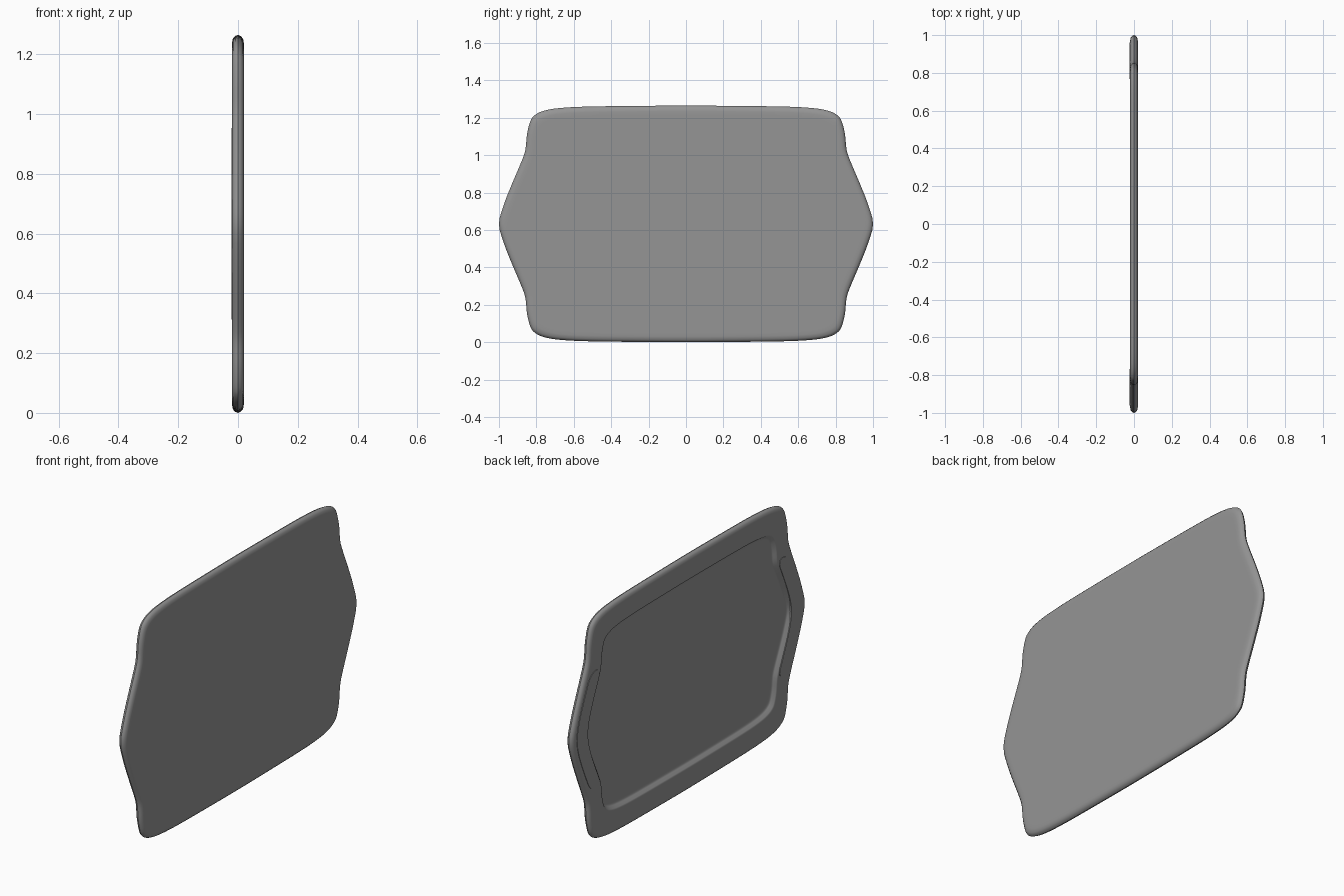
import bpy, bmesh, math

if "Cube" in bpy.data.objects:
    bpy.data.objects.remove(bpy.data.objects["Cube"])

H = 0.6325  # half height

# Dark grey finish shared by all parts
dark = bpy.data.materials.new("dark_grey")
dark.diffuse_color = (.3, .3, .3, 1)
dark.use_nodes = True
dark.node_tree.nodes["Principled BSDF"].inputs["Base Color"].default_value = dark.diffuse_color

# Quarter outline of the board (y, z from centre), tip to top middle
quarter = [(1.0, 0), (.975, .10), (.928, .22), (.877, .34), (.858, .40), (.85, .48),
           (.832, .55), (.808, .582), (.76, .605), (.68, .619), (.54, .627), (.3, H - .002), (0, H)]


def full_outline():
    pts = list(quarter)
    pts += [(-y, z) for y, z in quarter[-2::-1]]
    pts += [(y, -z) for y, z in pts[-2:0:-1]]
    return pts


def smooth_loop(pts, steps=3):
    """Closed Catmull-Rom curve through the points."""
    out, n = [], len(pts)
    for i in range(n):
        a, b, c, d = (pts[(i + k) % n] for k in (-1, 0, 1, 2))
        for s in range(steps):
            t = s / steps
            out.append(tuple(.5 * (2 * b[k] + (c[k] - a[k]) * t
                                   + (2 * a[k] - 5 * b[k] + 4 * c[k] - d[k]) * t * t
                                   + (3 * b[k] - a[k] - 3 * c[k] + d[k]) * t ** 3)
                             for k in (0, 1)))
    return out


def loft(name, rings):
    """Skin a stack of equal-length rings and cap both ends."""
    bm = bmesh.new()
    loops = [[bm.verts.new(p) for p in r] for r in rings]
    n = len(loops[0])
    for a, b in zip(loops, loops[1:]):
        for i in range(n):
            j = (i + 1) % n
            bm.faces.new((a[i], a[j], b[j], b[i]))
    bm.faces.new(loops[0])
    bm.faces.new(loops[-1])
    bmesh.ops.recalc_face_normals(bm, faces=bm.faces)
    me = bpy.data.meshes.new(name)
    bm.to_mesh(me)
    bm.free()
    me.materials.append(dark)
    ob = bpy.data.objects.new(name, me)
    bpy.context.collection.objects.link(ob)
    bpy.context.view_layer.objects.active = ob
    ob.select_set(True)
    bpy.ops.object.shade_smooth_by_angle(angle=math.radians(35))
    ob.select_set(False)
    return ob


# Board: cross-section of (inset from edge, x), with a recessed tray on the -x side
section = [(.05, .02), (.03, .02), (.013, .017), (.004, .009), (0, 0), (.004, -.01),
           (.012, -.017), (.026, -.02), (.045, -.02), (.115, -.02), (.122, -.0195),
           (.128, -.017), (.138, -.004), (.146, 0), (.165, 0)]
outline = smooth_loop(full_outline())
loft("tray_board", [[(x, y * (1 - o), H + z * (1 - o / H)) for y, z in outline]
                    for o, x in section])


# Grip pads: bowed rounded strips on the rim at both ends
def grip_outline():
    half, width, n = .32, .046, 32
    sides = ([], [])
    for i in range(n + 1):
        z = -half * math.cos(math.pi * i / n)
        mid = .914 - .5 * (math.hypot(z, .1) - .1)
        end = max(0, (abs(z) - (half - width)) / width)
        w = width * math.sqrt(max(0, 1 - end * end))
        sides[0].append((mid + w, z))
        sides[1].append((mid - w, z))
    return sides[0] + sides[1][-2:0:-1]


for side, label in ((1, "back"), (-1, "front")):
    loft("grip_pad_" + label,
         [[(x, side * y, H + z) for y, z in grip_outline()] for x in (-.015, -.0225)])
